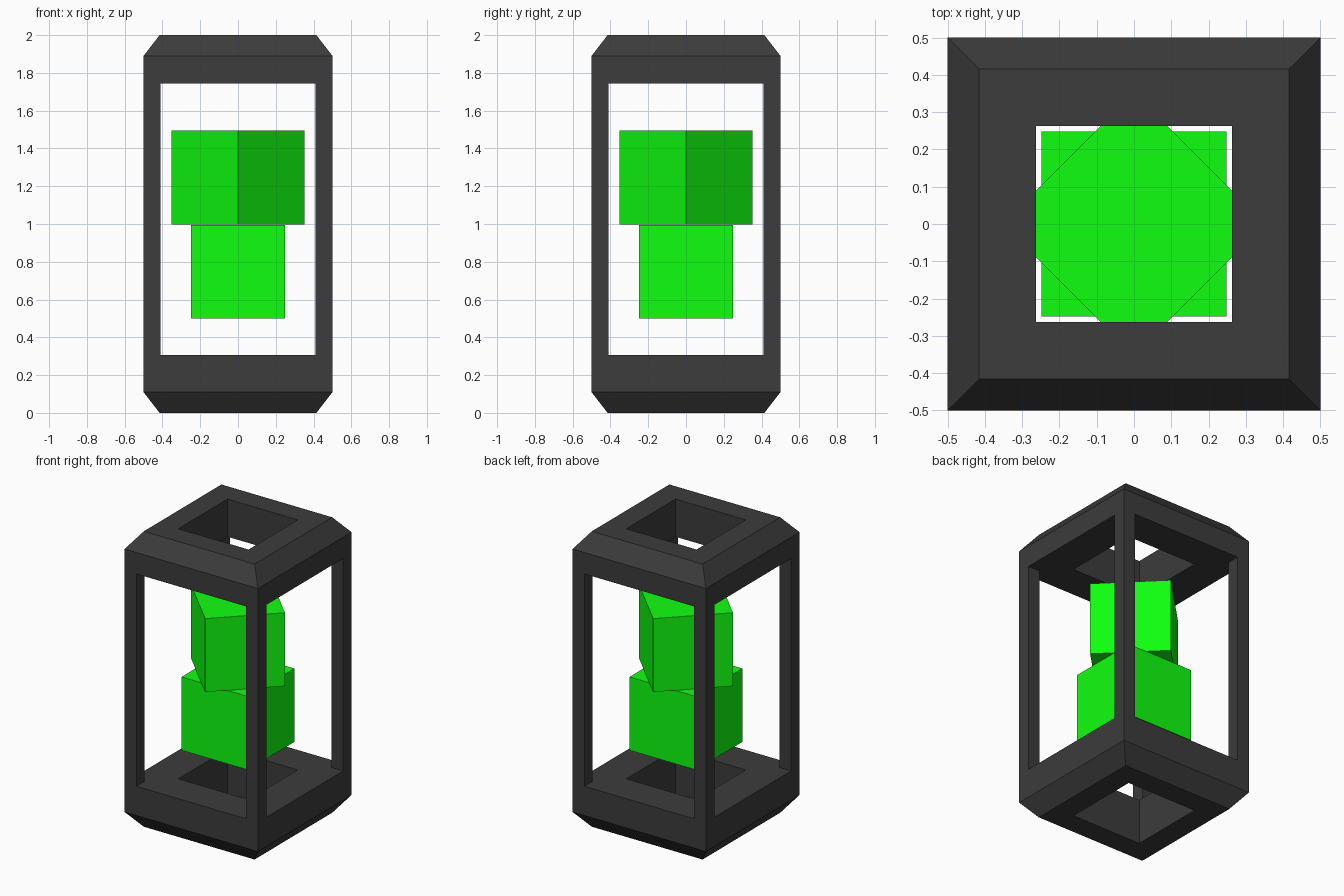
import bpy, bmesh, math
from mathutils import Matrix, Vector

if "Cube" in bpy.data.objects:
    bpy.data.objects.remove(bpy.data.objects["Cube"])


def material(name, color):
    m = bpy.data.materials.new(name)
    m.diffuse_color = color
    m.use_nodes = True
    m.node_tree.nodes["Principled BSDF"].inputs["Base Color"].default_value = m.diffuse_color
    return m


def finish(name, bm, mat):
    bmesh.ops.remove_doubles(bm, verts=bm.verts, dist=1e-5)
    bmesh.ops.recalc_face_normals(bm, faces=bm.faces)
    mesh = bpy.data.meshes.new(name)
    bm.to_mesh(mesh)
    bm.free()
    mesh.materials.append(mat)
    ob = bpy.data.objects.new(name, mesh)
    bpy.context.collection.objects.link(ob)
    return ob


dark = material("dark_frame", (0.045, 0.045, 0.045, 1))
green = material("green", (0.005, 1.0, 0.005, 1))

# Lantern frame: one side's faces, repeated round four sides and welded
A, B, W, H = 0.5, 0.415, 0.411, 0.263   # outer, bevel, window, hole half-widths
Z_LO, Z_HI = 0.307, 1.745               # window bottom and top
bm = bmesh.new()


def quad(rot, pts):
    bm.faces.new([bm.verts.new(rot @ Vector(p)) for p in pts])


def strip(rot, a, b):
    # each of a, b is (half-width, depth, z) of one horizontal edge
    (wa, da, za), (wb, db, zb) = a, b
    quad(rot, [(-wa, -da, za), (wa, -da, za), (wb, -db, zb), (-wb, -db, zb)])


for k in range(4):
    rot = Matrix.Rotation(k * math.pi / 2, 3, 'Z')
    # caps: hole wall, flat rim, bevel, outer band, window ledge, inner rim
    for end, shoulder, sill in ((2.0, 1.89, Z_HI), (0.0, 0.11, Z_LO)):
        loop = [(H, H, sill), (H, H, end), (B, B, end), (A, A, shoulder)]
        for a, b in zip(loop, loop[1:]):
            strip(rot, a, b)
        strip(rot, (A, A, shoulder), (W, A, sill))
        strip(rot, (W, A, sill), (W, W, sill))
        strip(rot, (W, W, sill), (H, H, sill))
    # posts: outer faces and the reveals beside the window
    for s in (-1, 1):
        quad(rot, [(s * A, -A, 0.11), (s * W, -A, Z_LO),
                   (s * W, -A, Z_HI), (s * A, -A, 1.89)])
        quad(rot, [(s * W, -A, Z_LO), (s * W, -W, Z_LO),
                   (s * W, -W, Z_HI), (s * W, -A, Z_HI)])
finish("lantern_frame", bm, dark)

# Two stacked glowing cubes, the upper turned 45 degrees
for name, z, turn in (("lower_cube", 0.747, 0), ("upper_cube", 1.247, math.pi / 4)):
    bm = bmesh.new()
    bmesh.ops.create_cube(bm, size=0.497)
    ob = finish(name, bm, green)
    ob.location.z = z
    ob.rotation_euler.z = turn
